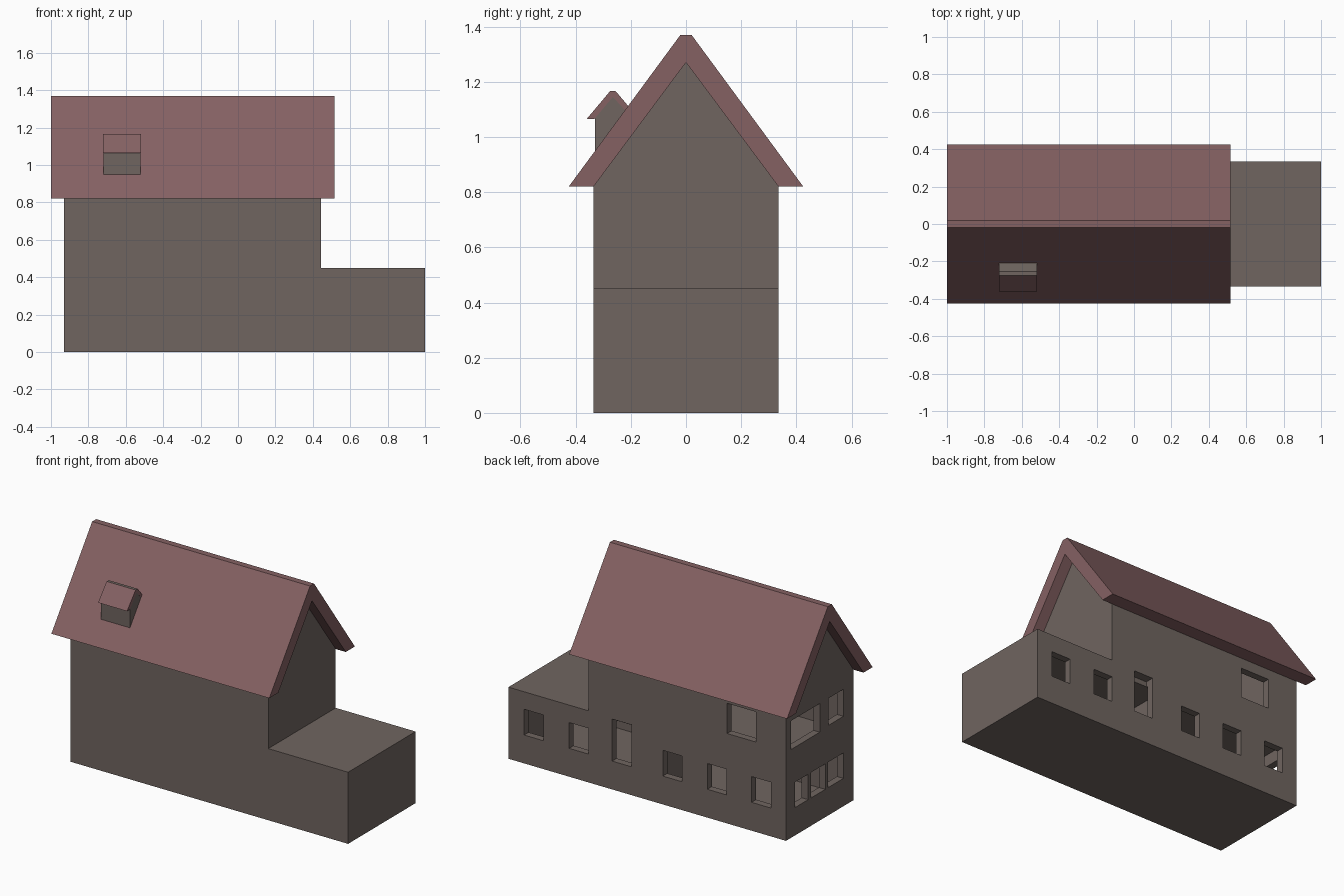
import bpy, bmesh

if "Cube" in bpy.data.objects:
    bpy.data.objects.remove(bpy.data.objects["Cube"])


def material(name, rgb):
    m = bpy.data.materials.new(name)
    m.diffuse_color = (*rgb, 1)
    m.use_nodes = True
    m.node_tree.nodes["Principled BSDF"].inputs["Base Color"].default_value = m.diffuse_color
    return m


WALL = material("warm grey wall", (0.160, 0.130, 0.117))
ROOF = material("dusty red roof", (0.235, 0.120, 0.124))


def make_object(name, bm, mat):
    bmesh.ops.recalc_face_normals(bm, faces=bm.faces)
    me = bpy.data.meshes.new(name)
    bm.to_mesh(me)
    bm.free()
    me.materials.append(mat)
    ob = bpy.data.objects.new(name, me)
    bpy.context.collection.objects.link(ob)
    return ob


def add_prism(bm, profile, x0, x1):
    """Extrude a (y, z) profile along x."""
    a = [bm.verts.new((x0, y, z)) for y, z in profile]
    b = [bm.verts.new((x1, y, z)) for y, z in profile]
    n = len(profile)
    bm.faces.new(a)
    bm.faces.new(b[::-1])
    for i in range(n):
        j = (i + 1) % n
        bm.faces.new((a[i], a[j], b[j], b[i]))


def add_box(bm, x0, x1, y0, y1, z0, z1):
    add_prism(bm, [(y0, z0), (y1, z0), (y1, z1), (y0, z1)], x0, x1)


def cut(target, bm):
    cutter = make_object("cutter", bm, WALL)
    cutter.hide_render = True
    mod = target.modifiers.new("cut", 'BOOLEAN')
    mod.operation = 'DIFFERENCE'
    mod.solver = 'EXACT'
    mod.object = cutter
    bpy.context.view_layer.objects.active = target
    bpy.ops.object.modifier_apply(modifier=mod.name)
    bpy.data.objects.remove(cutter)


# House body: gabled block with the low annex cut out of its right end
W, EAVE, PEAK = 0.335, 0.82, 1.27
bm = bmesh.new()
add_prism(bm, [(-W, 0), (W, 0), (W, EAVE), (0, PEAK), (-W, EAVE)], -0.93, 1.0)
house = make_object("house_walls", bm, WALL)
bm = bmesh.new()
add_box(bm, 0.445, 1.5, -1, 1, 0.45, 2)
cut(house, bm)

# Hollow rooms
T = 0.045
w = W - T
bm = bmesh.new()
add_box(bm, -0.93 + T, 0.0, -w, w, 0.04, 0.41)
add_box(bm, 0.04, 1 - T, -w, w, 0.04, 0.41)
add_prism(bm, [(-w, 0.45), (w, 0.45), (w, EAVE), (0, 1.21), (-w, EAVE)], -0.93 + T, 0.445 - T)
cut(house, bm)

# Window openings in the back wall (x0, x1, z0, z1) and left wall (y0, y1, z0, z1)
back = [(c - 0.067, c + 0.067, 0.178, 0.34) for c in (0.824, 0.511, -0.14, -0.45, -0.757)]
back += [(0.143, 0.279, 0.178, 0.442), (-0.72, -0.52, 0.565, 0.755)]
left = [(0.115, 0.245, 0.175, 0.335), (-0.055, 0.085, 0.175, 0.335), (-0.235, -0.08, 0.175, 0.335),
        (0.0, 0.295 - 0.01, 0.555, 0.735), (-0.235, -0.085, 0.565, 0.735)]
bm = bmesh.new()
for x0, x1, z0, z1 in back:
    add_box(bm, x0, x1, w - 0.01, 0.5, z0, z1)
for y0, y1, z0, z1 in left:
    add_box(bm, -1.2, -0.93 + T + 0.01, y0, y1, z0, z1)
cut(house, bm)

# Main roof: thick folded slab with a narrow flat ridge
half = [(0.02, 1.37), (0.425, EAVE), (W, EAVE)]
profile = half + [(0, PEAK)] + [(-y, z) for y, z in half[::-1]]
bm = bmesh.new()
add_prism(bm, profile, -1.0, 0.515)
make_object("main_roof", bm, ROOF)

# Dormer on the front slope
bm = bmesh.new()
add_prism(bm, [(-0.33, 0.93), (-0.33, 1.075), (-0.265, 1.15), (-0.2, 1.09), (-0.22, 1.05)], -0.72, -0.52)
make_object("dormer_walls", bm, WALL)

bm = bmesh.new()
add_prism(bm, [(-0.36, 1.065), (-0.275, 1.166), (-0.255, 1.166), (-0.195, 1.095),
               (-0.215, 1.09), (-0.265, 1.145), (-0.332, 1.065)], -0.7205, -0.5195)
dormer = make_object("dormer_roof", bm, ROOF)
dormer.data.materials.append(WALL)
# ridge and back slope of the dormer are grey
for p in dormer.data.polygons:
    if p.normal.z > 0.3 and p.normal.y > -0.1:
        p.material_index = 1
